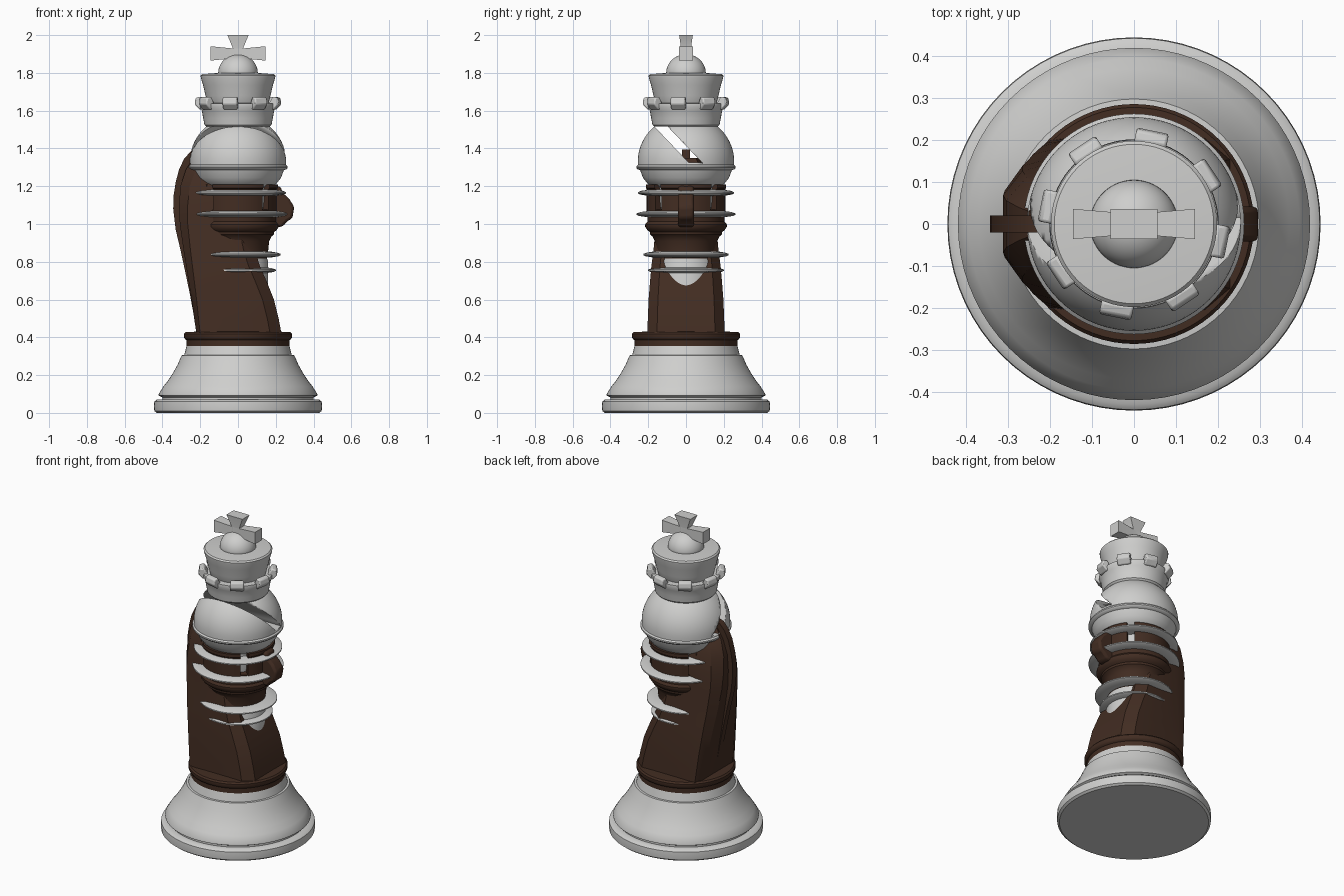
import bpy, bmesh, math
from mathutils import Matrix, Vector

if "Cube" in bpy.data.objects:
    bpy.data.objects.remove(bpy.data.objects["Cube"])


def material(name, rgb):
    m = bpy.data.materials.new(name)
    m.diffuse_color = (*rgb, 1)
    m.use_nodes = True
    m.node_tree.nodes["Principled BSDF"].inputs["Base Color"].default_value = m.diffuse_color
    return m


WHITE = material("pale grey", (0.62, 0.62, 0.61))
BROWN = material("dark brown", (0.055, 0.026, 0.016))


def finish(name, bm, mat, angle=35):
    bmesh.ops.recalc_face_normals(bm, faces=bm.faces)
    me = bpy.data.meshes.new(name)
    bm.to_mesh(me)
    bm.free()
    ob = bpy.data.objects.new(name, me)
    bpy.context.collection.objects.link(ob)
    me.materials.append(mat)
    bpy.ops.object.select_all(action='DESELECT')
    ob.select_set(True)
    bpy.context.view_layer.objects.active = ob
    bpy.ops.object.shade_smooth_by_angle(angle=math.radians(angle))
    return ob


def loft(bm, rings, closed=False):
    """Skin equal-length point rings; cap the ends unless closed."""
    vs = [[bm.verts.new(p) for p in r] for r in rings]
    n = len(vs[0])
    pairs = list(zip(vs, vs[1:])) + ([(vs[-1], vs[0])] if closed else [])
    for a, b in pairs:
        for i in range(n):
            bm.faces.new((a[i], a[(i + 1) % n], b[(i + 1) % n], b[i]))
    if not closed:
        bm.faces.new(vs[0])
        bm.faces.new(vs[-1])


def lathe(name, profile, mat, n=72):
    bm = bmesh.new()
    loft(bm, [[(r * math.cos(2 * math.pi * i / n), r * math.sin(2 * math.pi * i / n), z)
               for i in range(n)] for r, z in profile])
    return finish(name, bm, mat)


def arc(r, cz, a0, a1, steps, sz=1.0):
    """Profile arc by elevation angle in degrees."""
    out = []
    for i in range(steps + 1):
        a = math.radians(a0 + (a1 - a0) * i / steps)
        out.append((r * math.cos(a), cz + r * sz * math.sin(a)))
    return out


def prism(name, outline, axis, half, mat):
    """Extrude a 2D outline symmetrically along x or y."""
    bm = bmesh.new()
    place = (lambda p, h: (h, p[0], p[1])) if axis == 'x' else (lambda p, h: (p[0], h, p[1]))
    loft(bm, [[place(p, h) for p in outline] for h in (-half, half)])
    return finish(name, bm, mat)


def bevel(ob, width):
    m = ob.modifiers.new("bevel", 'BEVEL')
    m.width, m.segments = width, 2


# Base
lathe("base_disc", [(0.43, 0), (0.443, 0.01), (0.445, 0.035), (0.443, 0.06), (0.43, 0.07),
                    (0.40, 0.072)], WHITE)
lathe("base_flare", [(0.40, 0.06), (0.40, 0.082), (0.42, 0.092), (0.42, 0.10), (0.395, 0.14),
                     (0.37, 0.172), (0.345, 0.21), (0.32, 0.255), (0.298, 0.305),
                     (0.285, 0.306), (0.272, 0.355), (0.26, 0.36)], WHITE)
lathe("brown_collar", [(0.26, 0.35), (0.272, 0.355), (0.272, 0.385), (0.28, 0.39),
                       (0.286, 0.40), (0.286, 0.418), (0.278, 0.428), (0.22, 0.43)], BROWN)

# Carved animal neck: octagonal sections (z, back x, front x, half width)
SECTIONS = [(0.42, -0.22, 0.23, 0.205), (0.50, -0.232, 0.215, 0.202), (0.60, -0.246, 0.19, 0.198),
            (0.70, -0.262, 0.15, 0.190), (0.78, -0.275, 0.115, 0.183), (0.86, -0.288, 0.09, 0.172),
            (1.00, -0.308, 0.06, 0.160), (1.10, -0.312, 0.05, 0.150), (1.20, -0.305, 0.04, 0.135),
            (1.29, -0.275, 0.0, 0.105), (1.35, -0.235, -0.04, 0.07)]
bm = bmesh.new()
rings = []
for z, b, f, w in SECTIONS:
    t = (z - 0.42) / 0.93
    half = [(b, w * (0.75 - 0.4 * t)), (b + 0.02 + 0.035 * t, w * (0.97 - 0.17 * t)),
            (b + 0.06 + 0.1 * t, w), (f - 0.06, w), (f, w * 0.75)]
    rings.append([(x, y, z) for x, y in half] + [(x, -y, z) for x, y in reversed(half)])
loft(bm, rings)
finish("animal_neck", bm, BROWN, 28)

# Thin mane ridge along the back
MANE = [(-0.22, 0.44), (-0.255, 0.63), (-0.28, 0.75), (-0.305, 0.865), (-0.33, 0.97),
        (-0.343, 1.08), (-0.341, 1.15), (-0.33, 1.22), (-0.312, 1.29), (-0.285, 1.345),
        (-0.25, 1.385), (-0.215, 1.395)]
prism("mane", MANE + [(-0.2, 1.3), (-0.2, 0.9), (-0.15, 0.44)], 'y', 0.02, BROWN)

# Snout poking out at the right
bevel(prism("snout", [(0.14, 1.2), (0.226, 1.2), (0.236, 1.165), (0.27, 1.135), (0.298, 1.09),
                      (0.288, 1.03), (0.262, 1.015), (0.235, 0.985), (0.14, 0.98)],
            'y', 0.042, BROWN), 0.014)

# Inner pale stem
lathe("inner_stem", [(0.16, 0.5), (0.16, 0.80), (0.145, 0.84), (0.145, 1.0), (0.175, 1.10),
                     (0.18, 1.22)], WHITE)

# Tower body and battlements
lathe("tower_body", [(0.15, 0.80), (0.160, 0.86), (0.165, 0.91), (0.178, 0.935), (0.19, 0.945),
                     (0.192, 0.958), (0.205, 0.968), (0.216, 0.985), (0.216, 0.998),
                     (0.205, 1.012), (0.205, 1.075), (0.15, 1.08)], BROWN)
for k in range(4):
    bm = bmesh.new()
    steps = 12
    rings = []
    for i in range(steps + 1):
        a = math.radians(90 * k - 39 + 78 * i / steps)
        rings.append([(r * math.cos(a), r * math.sin(a), z) for r, z in
                      ((0.16, 1.05), (0.208, 1.05), (0.208, 1.185), (0.213, 1.19),
                       (0.213, 1.21), (0.16, 1.21))])
    loft(bm, rings)
    finish("battlement_%d" % (k + 1), bm, BROWN)

# Thin pale collars
for i, (r, z) in enumerate(((0.20, 0.755), (0.226, 0.838), (0.262, 1.052), (0.255, 1.165))):
    lathe("collar_%d" % (i + 1),
          [(0.12, z - 0.017), (r - 0.05, z - 0.015), (r - 0.012, z - 0.009), (r, z - 0.003),
           (r, z + 0.004), (r - 0.02, z + 0.011), (r - 0.06, z + 0.017), (0.12, z + 0.018)], WHITE)

# Slit bulb: lower bowl, rim, dome
bulb = lathe("slit_bulb", [(0.17, 1.19), (0.205, 1.215), (0.228, 1.245), (0.243, 1.285),
                           (0.257, 1.29), (0.263, 1.298), (0.263, 1.306), (0.255, 1.314)]
             + arc(0.255, 1.33, 0, 50, 12, 0.97) + [(0.135, 1.525)], WHITE)
cutter = prism("slit_cutter", [(0.015, 1.325), (0.085, 1.325), (-0.12, 1.54), (-0.19, 1.54)],
               'x', 0.5, WHITE)
cutter.hide_render = True
cutter.hide_viewport = True
m = bulb.modifiers.new("slit", 'BOOLEAN')
m.operation, m.object, m.solver = 'DIFFERENCE', cutter, 'EXACT'

# Toothed coronet
lathe("coronet", [(0.12, 1.515), (0.168, 1.515), (0.178, 1.525), (0.184, 1.56), (0.192, 1.60),
                  (0.202, 1.62), (0.200, 1.638), (0.16, 1.64)], WHITE)
for k in range(8):
    a = math.radians(33.5 + 45 * k)
    bm = bmesh.new()
    loft(bm, [[(r, y, z) for r, z in ((0.17, 1.61), (0.20, 1.605), (0.228, 1.635),
                                     (0.222, 1.668), (0.195, 1.675), (0.175, 1.64))]
              for y in (-0.039, 0.039)])
    bmesh.ops.transform(bm, matrix=Matrix.Rotation(a, 4, 'Z'), verts=bm.verts)
    bevel(finish("coronet_tooth_%d" % (k + 1), bm, WHITE), 0.007)

# Upper crown and dome
lathe("upper_crown", [(0.14, 1.60), (0.162, 1.64), (0.172, 1.68), (0.185, 1.735), (0.197, 1.775),
                      (0.198, 1.785), (0.19, 1.793), (0.10, 1.80)], WHITE)
lathe("crown_dome", [(0.10, 1.785)] + arc(0.105, 1.798, 0, 86, 12, 0.96), WHITE)

# Flared cross: four arms, each widening outward
bm = bmesh.new()
for d, length in (((1, 0), 0.145), ((-1, 0), 0.145), ((0, 1), 0.097), ((0, -1), 0.06)):
    rings = []
    for dist, w, t in ((0.0, 0.026, 0.026), (0.025, 0.026, 0.026), (length, 0.038, 0.036)):
        if d[1] and dist == length:
            w = 0.056
        side = Vector((-d[1], 0, d[0]))
        c = Vector((d[0] * dist, 0, 1.903 + d[1] * dist))
        rings.append([c + side * (s * w) + Vector((0, u * t, 0))
                      for s, u in ((-1, -1), (1, -1), (1, 1), (-1, 1))])
    loft(bm, rings)
finish("cross", bm, WHITE)
